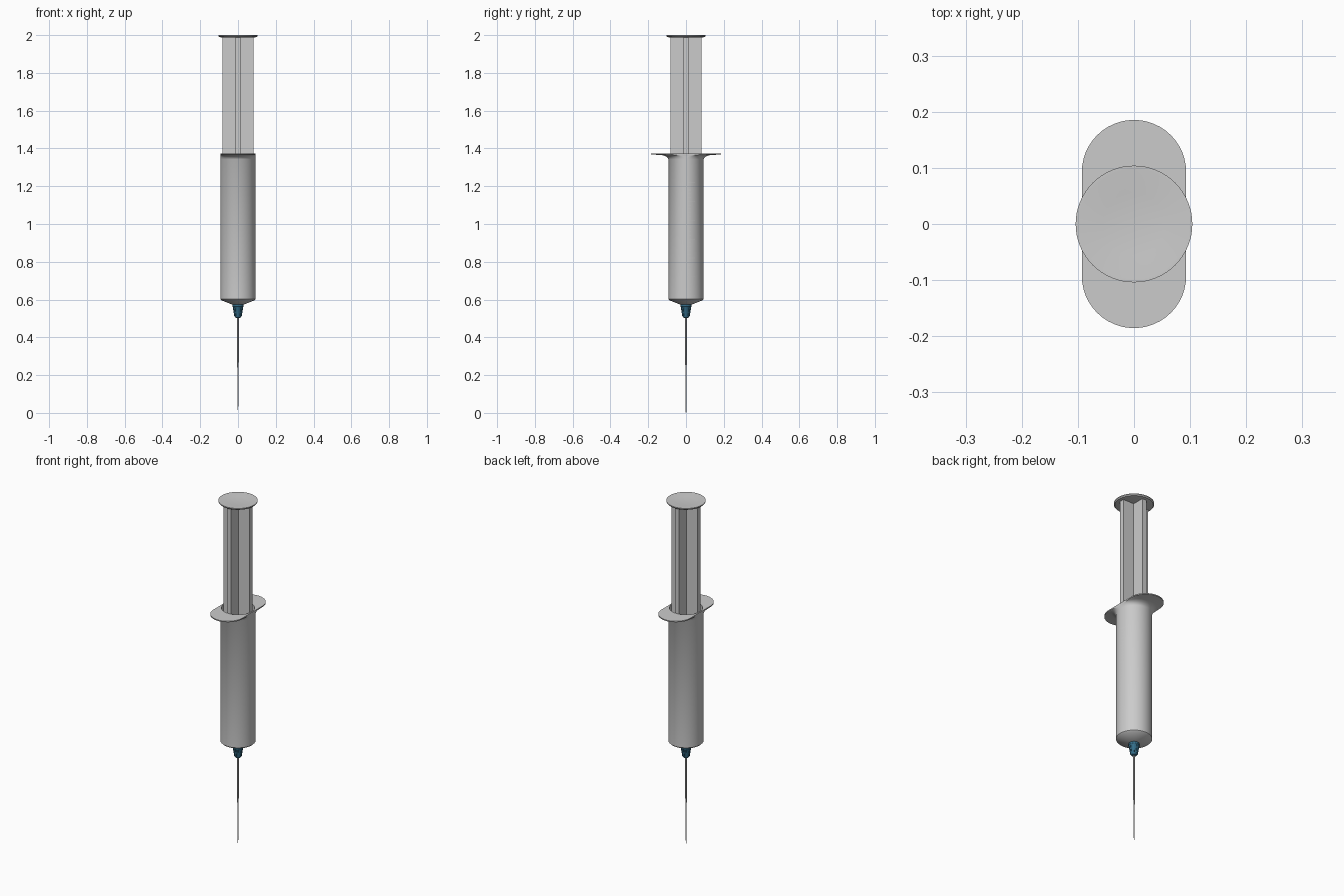
import bpy, bmesh, math

if "Cube" in bpy.data.objects:
    bpy.data.objects.remove(bpy.data.objects["Cube"])


def finish(name, bm, angle=35, mat=None):
    bmesh.ops.remove_doubles(bm, verts=bm.verts, dist=1e-5)
    bmesh.ops.recalc_face_normals(bm, faces=bm.faces)
    me = bpy.data.meshes.new(name)
    bm.to_mesh(me)
    bm.free()
    ob = bpy.data.objects.new(name, me)
    bpy.context.collection.objects.link(ob)
    if mat:
        me.materials.append(mat)
    bpy.ops.object.select_all(action='DESELECT')
    ob.select_set(True)
    bpy.context.view_layer.objects.active = ob
    bpy.ops.object.shade_smooth_by_angle(angle=math.radians(angle))
    return ob


def loft(name, rows, half=24, mat=None):
    """Lofts rings of (radius, y spread, z); a spread turns the circle into a stadium."""
    bm = bmesh.new()
    rings = []
    for r, off, z in rows:
        ring = []
        for side in (0, 1):
            for i in range(half + 1):
                a = math.pi * (side + i / half)
                y = r * math.sin(a) + (off if side == 0 else -off)
                ring.append(bm.verts.new((r * math.cos(a), y, z)))
        rings.append(ring)
    n = len(rings[0])
    for a, b in zip(rings, rings[1:]):
        for i in range(n):
            j = (i + 1) % n
            bm.faces.new((a[i], a[j], b[j], b[i]))
    return finish(name, bm, mat=mat)


def lathe(name, profile, half=24, mat=None):
    return loft(name, [(r, 0, z) for r, z in profile], half, mat)


blue = bpy.data.materials.new("hub_blue")
blue.diffuse_color = (0.035, 0.16, 0.26, 1)
blue.use_nodes = True
blue.node_tree.nodes["Principled BSDF"].inputs["Base Color"].default_value = blue.diffuse_color

# Hollow barrel flaring into the stadium-shaped finger flange
loft("barrel", [
    (0, 0, 0.572), (0.03, 0, 0.573), (0.087, 0, 0.596), (0.093, 0, 0.602),
    (0.093, 0, 1.343), (0.093, 0.006, 1.352), (0.093, 0.016, 1.360),
    (0.093, 0.035, 1.365), (0.093, 0.0925, 1.368), (0.093, 0.0925, 1.374),
    (0.087, 0, 1.374), (0.087, 0, 0.612), (0, 0, 0.59)])

# Plunger rod: cross-shaped extrusion
w, t = 0.083, 0.014
quarter = [(w, -t), (w, t), (t, t)]
pts = []
for k in range(4):
    c, s = round(math.cos(k * math.pi / 2)), round(math.sin(k * math.pi / 2))
    pts += [(x * c - y * s, x * s + y * c) for x, y in quarter]
bm = bmesh.new()
face = bm.faces.new([bm.verts.new((x, y, 1.25)) for x, y in pts])
res = bmesh.ops.extrude_face_region(bm, geom=[face])
for v in res["geom"]:
    if isinstance(v, bmesh.types.BMVert):
        v.co.z = 1.99
finish("plunger_rod", bm)

# Dished thumb rest and the stopper inside the barrel
lathe("thumb_rest", [(0, 1.987), (0.085, 1.987), (0.099, 1.99), (0.104, 1.996),
                     (0.104, 2.0), (0.098, 2.0), (0.056, 1.995), (0, 1.994)], 32)
lathe("stopper", [(0, 1.15), (0.086, 1.18), (0.086, 1.25), (0, 1.25)])

# Needle hub with grip ribs
lathe("needle_hub", [(0, 0.576), (0.028, 0.576), (0.028, 0.562), (0.025, 0.558),
                     (0.018, 0.512), (0.015, 0.506), (0.009, 0.503), (0, 0.503)], 12, blue)
bm = bmesh.new()
for k in range(8):
    a = k * math.pi / 4
    quad = []
    for r, z in ((0.024, 0.56), (0.016, 0.512)):
        for d in (-0.003, 0.003):
            for q in (r - 0.004, r + 0.0035):
                quad.append(bm.verts.new((q * math.cos(a) - d * math.sin(a),
                                          q * math.sin(a) + d * math.cos(a), z)))
    for f in ((0, 1, 3, 2), (4, 5, 7, 6), (0, 1, 5, 4), (2, 3, 7, 6), (0, 2, 6, 4), (1, 3, 7, 5)):
        bm.faces.new([quad[i] for i in f])
finish("hub_ribs", bm, 20, blue)

# Needle with a slanted tip
needle = lathe("needle", [(0, 0.51), (0.0045, 0.51), (0.0035, 0.025), (0, 0.025)], 6)
for v in needle.data.vertices:
    if v.co.z < 0.03:
        v.co.z += v.co.x / 0.0035 * 0.025

# Graduation marks wrapped on the right side of the barrel
bm = bmesh.new()
for k in range(31):
    z = 0.62 + k * 0.02
    span = 0.5 if k % 5 == 0 else 0.25
    n = 5
    cols = []
    for i in range(n + 1):
        a = 0.05 + span * i / n
        cols.append([bm.verts.new((0.0934 * math.cos(a), 0.0934 * math.sin(a), z + h))
                     for h in (-0.0015, 0.0015)])
    for p, q in zip(cols, cols[1:]):
        bm.faces.new((p[0], q[0], q[1], p[1]))
finish("graduation_marks", bm)
